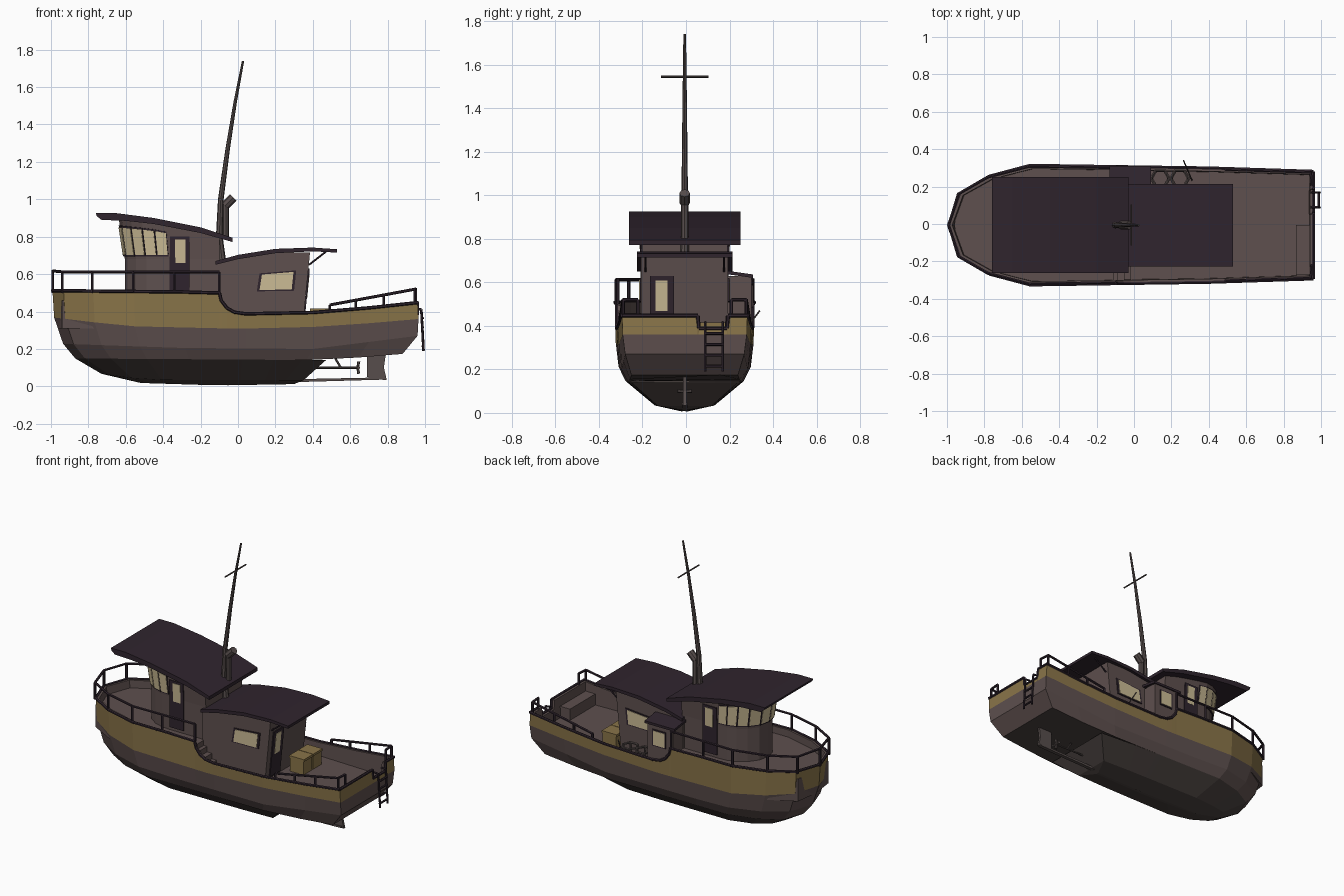
import bpy, bmesh, math
from mathutils import Vector as V, Matrix

if "Cube" in bpy.data.objects:
    bpy.data.objects.remove(bpy.data.objects["Cube"])

def mat(name, *rgb):
    m = bpy.data.materials.new(name)
    m.diffuse_color = (*rgb, 1)
    m.use_nodes = True
    m.node_tree.nodes["Principled BSDF"].inputs["Base Color"].default_value = m.diffuse_color
    return m

BROWN = mat("weathered brown", .112, .080, .077)
BOTTOM = mat("dark hull bottom", .068, .054, .050)
YELLOW = mat("ochre stripe", .250, .175, .066)
DARK = mat("dark plum trim", .029, .018, .027)
GLASS = mat("pale window", .60, .50, .30)
METAL = mat("grey brown metal", .095, .075, .072)

def finish(name, bm, *mats):
    bmesh.ops.recalc_face_normals(bm, faces=bm.faces[:])
    me = bpy.data.meshes.new(name)
    bm.to_mesh(me)
    bm.free()
    for m in mats:
        me.materials.append(m)
    ob = bpy.data.objects.new(name, me)
    bpy.context.collection.objects.link(ob)
    return ob

def lerp(table, x):
    for (a, u), (b, v) in zip(table, table[1:]):
        if x <= b:
            return u + (v - u) * max(0, x - a) / (b - a)
    return table[-1][1]

def prism(name, pts, vec, m):
    bm = bmesh.new()
    f = bm.faces.new([bm.verts.new(p) for p in pts])
    r = bmesh.ops.extrude_face_region(bm, geom=[f], use_keep_orig=True)
    bmesh.ops.translate(bm, vec=V(vec), verts=[v for v in r["geom"] if isinstance(v, bmesh.types.BMVert)])
    return finish(name, bm, m)

def slab(name, profile, y0, y1, m):          # XZ profile extruded along y
    return prism(name, [(x, y0, z) for x, z in profile], (0, y1 - y0, 0), m)

def box(name, x0, x1, y0, y1, z0, z1, m):
    return slab(name, [(x0, z0), (x1, z0), (x1, z1), (x0, z1)], y0, y1, m)

def rods(name, paths, r, m, n=6, r2=None):   # straight tubes along each path
    bm = bmesh.new()
    for path in paths:
        path = [V(p) for p in path]
        k = len(path) - 1
        for i in range(k):
            a, b = path[i], path[i + 1]
            d = b - a
            ra, rb = [r + ((r2 or r) - r) * t / k for t in (i, i + 1)]
            M = Matrix.Translation((a + b) / 2) @ d.to_track_quat('Z', 'Y').to_matrix().to_4x4()
            bmesh.ops.create_cone(bm, cap_ends=True, segments=n, radius1=ra, radius2=rb,
                                  depth=d.length, matrix=M)
    return finish(name, bm, m)

def window(name, quad, n, grow=1.16):        # dark frame plate with glass plate on top
    quad, n = [V(p) for p in quad], V(n).normalized()
    c = sum(quad, V()) / 4
    prism(name + "_frame", [c + (p - c) * grow for p in quad], n * .006, DARK)
    prism(name + "_glass", quad, n * .009, GLASS)

def loft(name, rings, mats, bands, cap0, cap1):
    bm = bmesh.new()
    R = [[bm.verts.new(p) for p in r] for r in rings]
    n = len(R[0])
    for k in range(len(R) - 1):
        for i in range(n):
            j = (i + 1) % n
            bm.faces.new((R[k][i], R[k][j], R[k + 1][j], R[k + 1][i])).material_index = bands[k]
    for ring, c in ((R[0], cap0), (R[-1], cap1)):
        if c is not None:
            bm.faces.new(ring).material_index = c
    return finish(name, bm, *mats)

# Hull: horizontal rings lofted downwards
HALF = [(-1, 0), (-.94, .17), (-.78, .262), (-.56, .32), (.4, .306), (.96, .288)]
SHEER = [(-1, .512), (-.1, .503), (-.09, .46), (-.06, .42), (-.02, .397), (.04, .388),
         (.4, .395), (.7, .42), (.96, .448)]
XS = [-.94, -.78, -.56, -.3, -.1, -.09, -.06, -.02, .04, .4, .7, .96]
GATE = [(.2, 0), (.195, -.06), (.065, -.06), (.06, 0)]   # boarding gap in the transom

def ring(xb, xs, w, zt, gate=0):
    mx = lambda x: -x * xb if x < 0 else x * xs / .96
    z = lambda x: lerp(zt, mx(x))
    side = [(mx(x), lerp(HALF, x) * w, z(x)) for x in XS]
    stern = [(xs, y * w, z(.96) + d * gate) for y, d in GATE]
    return [(xb, 0, z(-1))] + side + stern + [(x, -y, zz) for x, y, zz in side[::-1]]

top = ring(-.992, .96, 1, SHEER, 1)
STRIPE = [(-1, .37), (-.6, .322), (0, .308), (.5, .32), (.96, .36)]
CHINE = [(-1, .15), (.47, .14), (.96, .18)]
loft("hull", [ring(-.95, .935, .93, [(-1, .31), (1, .31)]), ring(-.972, .94, .94, SHEER, 1), top,
              ring(-.983, .965, .99, STRIPE),
              ring(-.935, .96, .95, [(-1, .23), (-.3, .205), (.4, .2), (.96, .27)]),
              ring(-.87, .88, .85, CHINE)],
     [BROWN, YELLOW, BOTTOM], [0, 0, 1, 0, 0], 0, 2)
loft("hull_bottom", [ring(-.87, .47, .85, CHINE), ring(-.73, .35, .43, [(-.75, .07), (-.5, .035), (1, .03)]),
                     ring(-.52, .30, .03, [(-.52, .018), (-.1, .005), (.3, .012)])],
     [BOTTOM], [0, 0], None, 0)
rods("gunwale_trim", [top + top[:1]], .009, DARK)

# Raised foredeck and steps down to the cockpit
deck = [(x, lerp(HALF, x) * .94) for x in (-.94, -.78, -.56, -.11)]
prism("foredeck", [(-.96, 0, .31)] + [(x, y, .31) for x, y in deck] +
      [(x, -y, .31) for x, y in deck[::-1]], (0, 0, .15), BROWN)
for i in range(3):
    box("step", -.12, -.085 + i * .035, -.295, -.2, .31, .425 - i * .037, BROWN)

# Wheelhouse with faceted, raked front
def wall(x, y, z):
    k = 1 + .06 * max(0, (z - .68) / .2)
    return V((-.1 + (x + .1) * k, y * k, z))

ROOF = [(-.76, .895), (-.6, .885), (-.45, .868), (-.2, .82), (-.03, .775)]
ARC = [(-.37, .192), (-.43, .187), (-.49, .168), (-.545, .13), (-.59, .07), (-.605, 0)]
plan = [(-.1, .192), (-.24, .192)] + ARC + [(x, -y) for x, y in ARC[-2::-1]] + [(-.24, -.192), (-.1, -.192)]
loft("wheelhouse", [[wall(x, y, .45) for x, y in plan], [wall(x, y, .68) for x, y in plan],
                    [wall(x, y, lerp(ROOF, x) + .005) for x, y in plan]], [BROWN], [0, 0], 0, 0)
for s in (1, -1):
    for (x0, y0), (x1, y1) in zip(ARC, ARC[1:]):
        q = [wall(x0, s * y0, .695), wall(x1, s * y1, .695),
             wall(x1, s * y1, lerp(ROOF, x1) - .025), wall(x0, s * y0, lerp(ROOF, x0) - .025)]
        c = sum(q, V()) / 4
        n = (q[1] - q[0]).cross(q[3] - q[0]) * -s
        n = -n if n.dot(c - V((-.3, 0, c.z))) < 0 else n
        window("wheelhouse_window", [c + (p - c) * .88 for p in q], n, 1.13)
    # Side doors
    n = V((0, s, 0))
    prism("wheelhouse_door", [wall(x, s * .193, z) for x, z in
          ((-.365, .48), (-.26, .48), (-.26, .68), (-.255, .80), (-.355, .80), (-.365, .68))], n * .006, DARK)
    window("wheelhouse_door_window", [wall(x, s * .193, z) for x, z in
           ((-.335, .66), (-.28, .66), (-.275, .785), (-.33, .785))], n, 1.05)
slab("wheelhouse_roof", [(-.73, .89), (-.6, .885), (-.45, .868), (-.2, .82), (-.03, .772), (-.03, .795),
     (-.2, .85), (-.45, .90), (-.65, .926), (-.76, .926), (-.755, .91)], -.256, .256, DARK)

# Aft cabin
slab("cabin", [(-.12, .31), (.345, .31), (.385, .715), (.2, .715), (0, .685), (-.12, .655)], -.2, .2, BROWN)
slab("cabin_roof", [(-.12, .65), (0, .68), (.2, .712), (.4, .722), (.53, .715), (.53, .733),
     (.4, .742), (.2, .735), (0, .703), (-.12, .67)], -.22, .22, DARK)
for s in (1, -1):
    window("cabin_window", [(.115, s * .2, .515), (.287, s * .2, .518), (.297, s * .2, .612),
                            (.128, s * .2, .598)], (0, s, 0))
    rods("roof_brace", [[(.38, s * .18, .65), (.47, s * .18, .72)]], .005, DARK)
aft = lambda y, z: (.345 + (z - .31) * .0988, y, z)
prism("cabin_door", [aft(-.16, .32), aft(-.05, .32), aft(-.05, .63), aft(-.16, .63)], (.007, 0, 0), DARK)
window("cabin_door_window", [aft(-.135, .47), aft(-.08, .47), aft(-.08, .61), aft(-.135, .61)], (1, 0, -.1), 1.05)

# Side locker housing with sloping roof
box("side_locker", -.115, .075, .19, .306, .37, .628, BROWN)
prism("side_locker_roof", [(-.13, .19, .638), (-.13, .315, .62), (-.13, .315, .636), (-.13, .19, .654)],
      (.22, 0, 0), DARK)
window("side_locker_window", [(-.055, .306, .49), (.03, .306, .49), (.03, .306, .585), (-.055, .306, .585)], (0, 1, 0))

# Mast, crossbar and exhaust
rods("mast", [[(-.085, 0, .67), (-.1, 0, .80), (-.092, 0, 1.0), (-.055, 0, 1.27), (-.015, 0, 1.52), (.027, 0, 1.74)]],
     .021, METAL, 8, .006)
rods("mast_crossbar", [[(-.015, -.11, 1.545), (-.015, .11, 1.545)]], .005, METAL)
rods("exhaust", [[(-.065, 0, .80), (-.065, 0, .975)]], .018, METAL, 8)
rods("exhaust_mouth", [[(-.07, 0, .965), (-.025, 0, 1.01)]], .024, METAL, 8)

# Bow rail
PX = [-.94, -.78, -.56, -.34, -.1]
hy = lambda x: lerp(HALF, x) * .98
rail = [(x, hy(x), .612) for x in PX[::-1]] + [(-.99, 0, .617)] + [(x, -hy(x), .612) for x in PX]
rods("bow_rail", [rail] + [[p, (p[0], p[1], .5)] for p in rail], .008, DARK)

# Stern rails wrapping the corners
for s in (1, -1):
    rz = lambda x: .435 + (x - .49) * .185
    pts = [(x, s * hy(x), rz(x)) for x in (.49, .63, .78, .945)] + [(.95, s * .215, .52)]
    rods("stern_rail", [pts] + [[p, (p[0], p[1], lerp(SHEER, p[0]))] for p in pts], .008, DARK)

# Boarding ladder
rods("ladder", [[(.945, y, .415), (.98, y, .412), (.992, y, .19)] for y in (.095, .175)] +
     [[(.988, .095, z), (.988, .175, z)] for z in (.215, .265, .315, .365)], .007, DARK)

# Rudder, skeg, shaft and propeller
slab("rudder", [(.69, .05), (.775, .035), (.795, .035), (.78, .10), (.79, .172), (.69, .165)], -.008, .008, METAL)
slab("skeg", [(.29, .022), (.78, .036), (.78, .048), (.29, .038)], -.012, .012, METAL)
rods("propeller_shaft", [[(.37, 0, .10), (.65, 0, .10)], [(.52, 0, .15), (.55, 0, .10)]], .006, METAL)
for a in range(4):
    d = V((0, math.cos(a * math.pi / 2), math.sin(a * math.pi / 2)))
    rods("propeller_blade", [[(.64, 0, .10), V((.645, 0, .10)) + d * .033]], .006, METAL, 6, .009)

# Cockpit fittings: stern bench, crates, hexagonal pots and boat hook
box("stern_bench", .865, .94, -.268, 0, .31, .385, BROWN)
for y in (.0, .1):
    box("crate", .39, .49, y, y + .09, .31, .40, YELLOW)
    box("crate_lid", .385, .495, y - .003, y + .093, .40, .415, YELLOW)
for x in (.14, .245):
    hexa = lambda r, z: [(x + r * math.cos(i * math.pi / 3), .25 + r * math.sin(i * math.pi / 3), z) for i in range(7)]
    lo, hi = hexa(.045, .32), hexa(.05, .40)
    rods("pot_frame", [lo, hi] + [[a, b] for a, b in zip(lo, hi)], .007, METAL)
rods("boat_hook", [[(.31, .24, .33), (.265, .345, .47)]], .004, METAL)

# Hull centreline sits slightly off zero because of the boat hook
for ob in bpy.data.objects:
    ob.location.y -= .006
